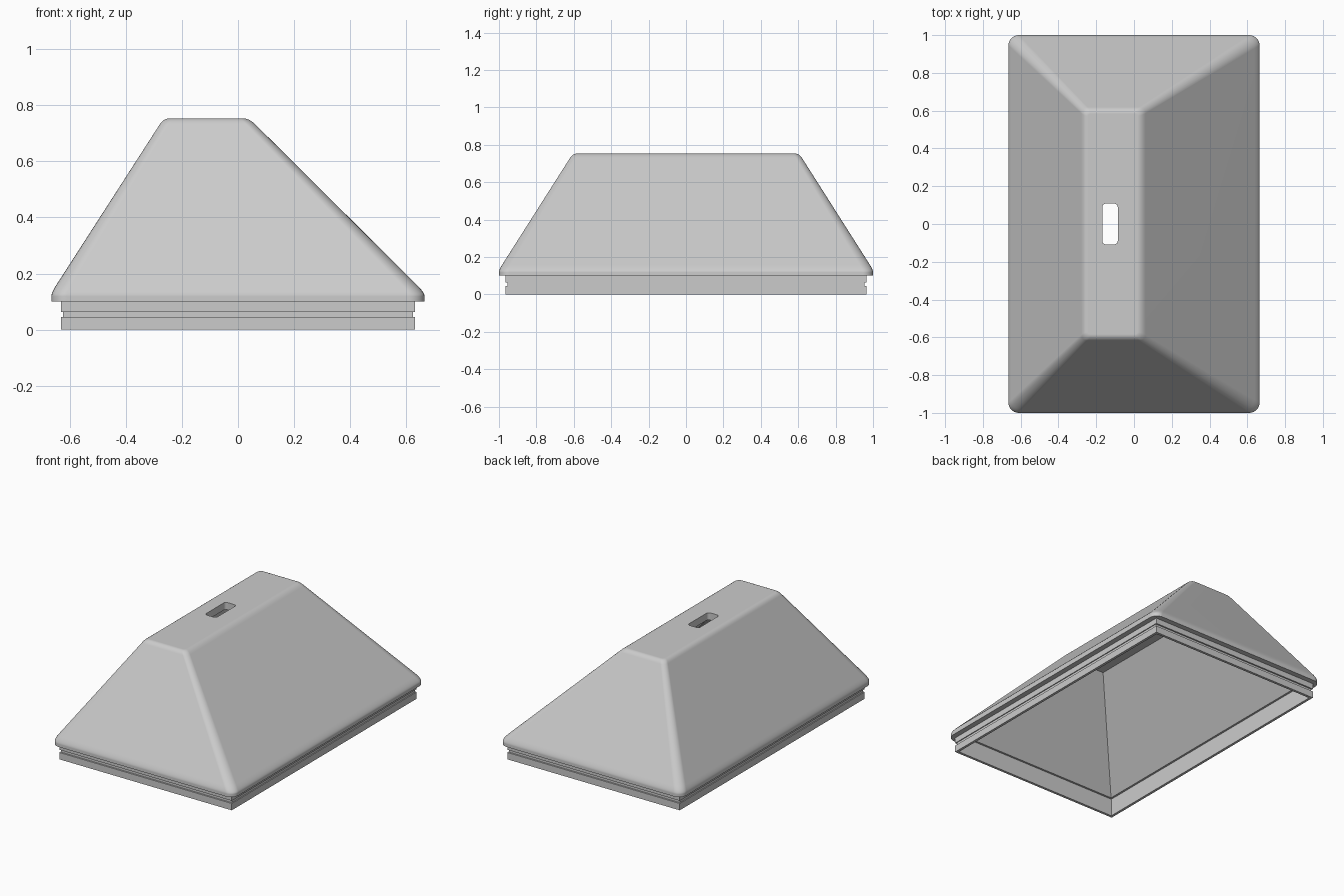
import bpy, bmesh, math

old = bpy.data.objects.get("Cube")
if old:
    bpy.data.objects.remove(old, do_unlink=True)

grey = bpy.data.materials.new("light_grey")
grey.use_nodes = True
colour = (0.6, 0.6, 0.6, 1)
grey.diffuse_color = colour
grey.node_tree.nodes["Principled BSDF"].inputs["Base Color"].default_value = colour


def outline(section, steps):
    """Rectangle x0..x1, -y..y at height z, with corner radius r."""
    x0, x1, y, z, r = section
    corners = [(x1 - r, y - r), (x0 + r, y - r), (x0 + r, r - y), (x1 - r, r - y)]
    points = []
    for k, (cx, cy) in enumerate(corners):
        for i in range(steps + 1):
            a = math.pi / 2 * (k + (i / steps if steps else 0))
            if steps:
                points.append((cx + r * math.cos(a), cy + r * math.sin(a), z))
            else:
                points.append((cx, cy, z))
    return points


def loft(name, sections, steps=0, closed=False):
    """Skin a stack of sections; closed joins last to first, otherwise both ends are capped."""
    bm = bmesh.new()
    rings = [[bm.verts.new(p) for p in outline(s, steps)] for s in sections]
    pairs = list(zip(rings, rings[1:]))
    if closed:
        pairs.append((rings[-1], rings[0]))
    else:
        bm.faces.new(rings[0])
        bm.faces.new(rings[-1])
    for low, high in pairs:
        n = len(low)
        for i in range(n):
            j = (i + 1) % n
            bm.faces.new((low[i], low[j], high[j], high[i]))
    bmesh.ops.recalc_face_normals(bm, faces=bm.faces)
    mesh = bpy.data.meshes.new(name)
    bm.to_mesh(mesh)
    bm.free()
    mesh.materials.append(grey)
    obj = bpy.data.objects.new(name, mesh)
    bpy.context.collection.objects.link(obj)
    return obj


def mix(a, b, t):
    return [p + (q - p) * t for p, q in zip(a, b)]


def rounded(a, b, c, steps=6):
    """Sections easing from a to c around the edge section b."""
    return [mix(mix(a, b, i / steps), mix(b, c, i / steps), i / steps)
            for i in range(steps + 1)]


def activate(obj):
    bpy.ops.object.select_all(action='DESELECT')
    obj.select_set(True)
    bpy.context.view_layer.objects.active = obj


def cut(obj, cutter):
    cutter.hide_render = True
    mod = obj.modifiers.new("cut", 'BOOLEAN')
    mod.operation = 'DIFFERENCE'
    mod.solver = 'EXACT'
    mod.object = cutter
    activate(obj)
    bpy.ops.object.modifier_apply(modifier=mod.name)
    bpy.data.objects.remove(cutter, do_unlink=True)


# Hood: off-centre tapered shell with softened rim, ridges and top
base = [-0.665, 0.665, 1.0, 0.1, 0.055]
rim = [-0.665, 0.665, 1.0, 0.132, 0.055]
top = [-0.265, 0.04, 0.605, 0.753, 0.032]
top_flat = [-0.243, 0.018, 0.583, 0.753, 0.012]
hood = loft("hood", [base]
            + rounded(mix(base, rim, 0.6), rim, mix(rim, top, 0.045))
            + rounded(mix(rim, top, 0.965), top, top_flat), steps=6)

# Hollow inside with crisp corners and a narrow ledge above the skirt
wall = 0.017
ledge = 0.117
inner = [wall - 0.63, 0.63 - wall, 0.965 - wall]
cut(hood, loft("cavity_cutter", [
    inner + [0, 0],
    inner + [ledge, 0],
    [-0.6, 0.6, 0.935, ledge, 0],
    [-0.225, 0.025, 0.565, 0.705, 0]]))

# Slot through the top
slot = [-0.168, -0.086, 0.108, 0.6, 0.018]
cut(hood, loft("slot_cutter", [slot, slot[:3] + [0.9, 0.018]], steps=4))

# Skirt: thin rectangular collar with a shallow groove around the outside
groove_x, groove_y = 0.006, 0.01
profile = [(0, 0, 0), (0, 0, 0.045), (groove_x, groove_y, 0.045),
           (groove_x, groove_y, 0.063), (0, 0, 0.063), (0, 0, 0.1),
           (wall, wall, 0.1), (wall, wall, 0)]
skirt = loft("grooved_skirt",
             [[dx - 0.63, 0.63 - dx, 0.965 - dy, z, 0] for dx, dy, z in profile],
             closed=True)

# Smooth the soft edges, keep the rest crisp
activate(hood)
bpy.ops.object.shade_smooth_by_angle(angle=math.radians(30))
weighted = hood.modifiers.new("even_shading", 'WEIGHTED_NORMAL')
weighted.keep_sharp = True
